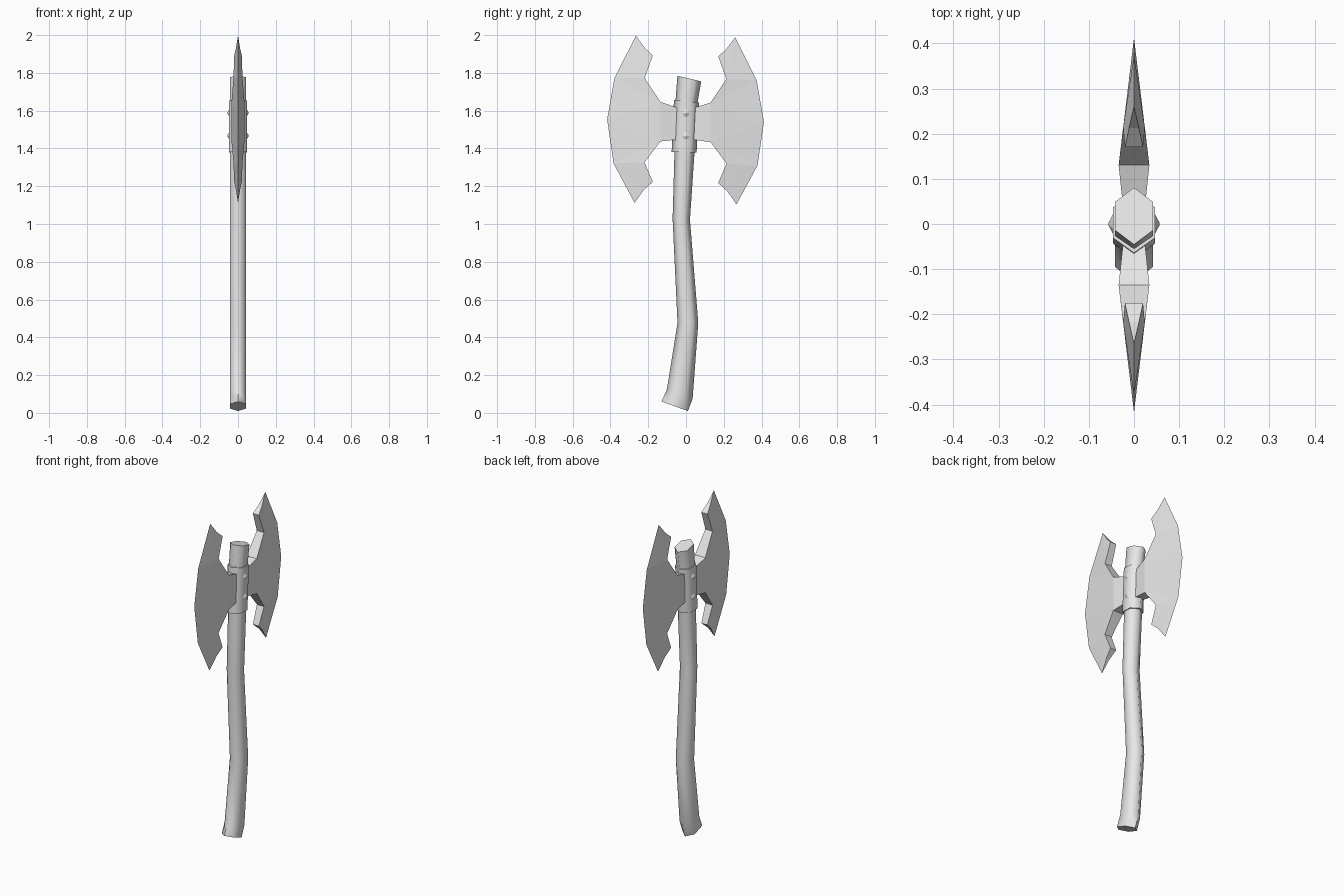
import bpy, bmesh, math
from mathutils import Matrix, Vector

if "Cube" in bpy.data.objects:
    bpy.data.objects.remove(bpy.data.objects["Cube"])

GREY = (0.8, 0.8, 0.8, 1)
grey = bpy.data.materials.new("plain_grey")
grey.use_nodes = True
grey.diffuse_color = GREY
grey.node_tree.nodes["Principled BSDF"].inputs["Base Color"].default_value = GREY


def make_object(name, bm, smooth=None):
    bmesh.ops.recalc_face_normals(bm, faces=bm.faces)
    mesh = bpy.data.meshes.new(name)
    bm.to_mesh(mesh)
    bm.free()
    mesh.materials.append(grey)
    ob = bpy.data.objects.new(name, mesh)
    bpy.context.collection.objects.link(ob)
    if smooth:
        bpy.ops.object.select_all(action='DESELECT')
        ob.select_set(True)
        bpy.context.view_layer.objects.active = ob
        bpy.ops.object.shade_smooth_by_angle(angle=math.radians(smooth))
    return ob


def hex_tube(name, sections, half_width):
    """Loft six-sided sections: centre (y, z) and vector (y, z) to the back ridge."""
    bm = bmesh.new()
    rings = []
    for cy, cz, vy, vz in sections:
        ring = []
        for side, along in ((0, 1), (1, .5), (1, -.5), (0, -1), (-1, -.5), (-1, .5)):
            ring.append(bm.verts.new((side * half_width, cy + along * vy, cz + along * vz)))
        rings.append(ring)
    for lower, upper in zip(rings, rings[1:]):
        for i in range(6):
            j = (i + 1) % 6
            bm.faces.new((lower[i], lower[j], upper[j], upper[i]))
    bm.faces.new(rings[0])
    bm.faces.new(rings[-1])
    return make_object(name, bm, 80)


# Curved wooden handle
hex_tube("handle", [
    (-.06, .035, .07, -.025),
    (-.033, .1, .068, -.025),
    (.01, .477, .055, 0),
    (-.025, 1.025, .046, -.003),
    (-.008, 1.38, .053, -.002),
    (.003, 1.65, .058, -.008),
    (.0175, 1.77, .063, -.015)], .042)

# Collar that holds the blades
hex_tube("collar", [(-.01, 1.38, .066, -.002), (.003, 1.65, .067, -.006)], .047)

# Blade outline points: y, z, half thickness
POINTS = {
    "tip_top": (.263, 1.993, 0), "edge_top": (.377, 1.765, 0),
    "edge_mid": (.415, 1.547, 0), "edge_low": (.381, 1.315, 0),
    "tip_low": (.27, 1.108, 0),
    "horn_top": (.215, 1.928, .011), "barb_top": (.173, 1.89, .02),
    "notch_top": (.216, 1.77, .024), "neck_top": (.133, 1.645, .034),
    "root_top": (0, 1.6, .02), "root_low": (0, 1.452, .02),
    "neck_low": (.133, 1.435, .034), "notch_low": (.217, 1.323, .024),
    "barb_low": (.173, 1.22, .02), "horn_low": (.22, 1.178, .011),
}
CHEEK = [
    "tip_top horn_top notch_top", "horn_top barb_top notch_top",
    "tip_top notch_top edge_top", "edge_top notch_top neck_top",
    "edge_top neck_top edge_mid", "edge_mid neck_top neck_low",
    "neck_top root_top root_low neck_low", "edge_mid neck_low edge_low",
    "edge_low neck_low notch_low", "edge_low notch_low tip_low",
    "tip_low notch_low horn_low", "horn_low notch_low barb_low",
]
RIM = ("tip_top horn_top barb_top notch_top neck_top root_top root_low "
       "neck_low notch_low barb_low horn_low tip_low").split()


def make_blade(name, direction):
    bm = bmesh.new()
    sides = {1: {}, -1: {}}
    for key, (y, z, half) in POINTS.items():
        y = y * direction - .0025
        for side in (1, -1):
            if half == 0 and side == -1:
                sides[side][key] = sides[1][key]
            else:
                sides[side][key] = bm.verts.new((side * half, y, z - .015 * y))
    for side in (1, -1):
        for face in CHEEK:
            bm.faces.new([sides[side][k] for k in face.split()])
    # inner rim joining the two cheeks
    for a, b in zip(RIM, RIM[1:]):
        loop = [sides[1][a], sides[1][b], sides[-1][b], sides[-1][a]]
        bm.faces.new(list(dict.fromkeys(loop)))
    return make_object(name, bm)


make_blade("back_blade", 1)
make_blade("front_blade", -1)

# Low pointed rivets on both sides of the collar
for side, label in ((1, "left"), (-1, "right")):
    for z, level in ((1.588, "upper"), (1.467, "lower")):
        bm = bmesh.new()
        bmesh.ops.create_cone(bm, cap_ends=True, segments=6, radius1=.03,
                              radius2=.004, depth=.014)
        turn = Matrix.Rotation(side * math.pi / 2, 4, 'Y')
        place = Matrix.Translation(Vector((side * .049, 0, z)))
        bm.transform(place @ turn)
        make_object(f"{label}_{level}_rivet", bm)
